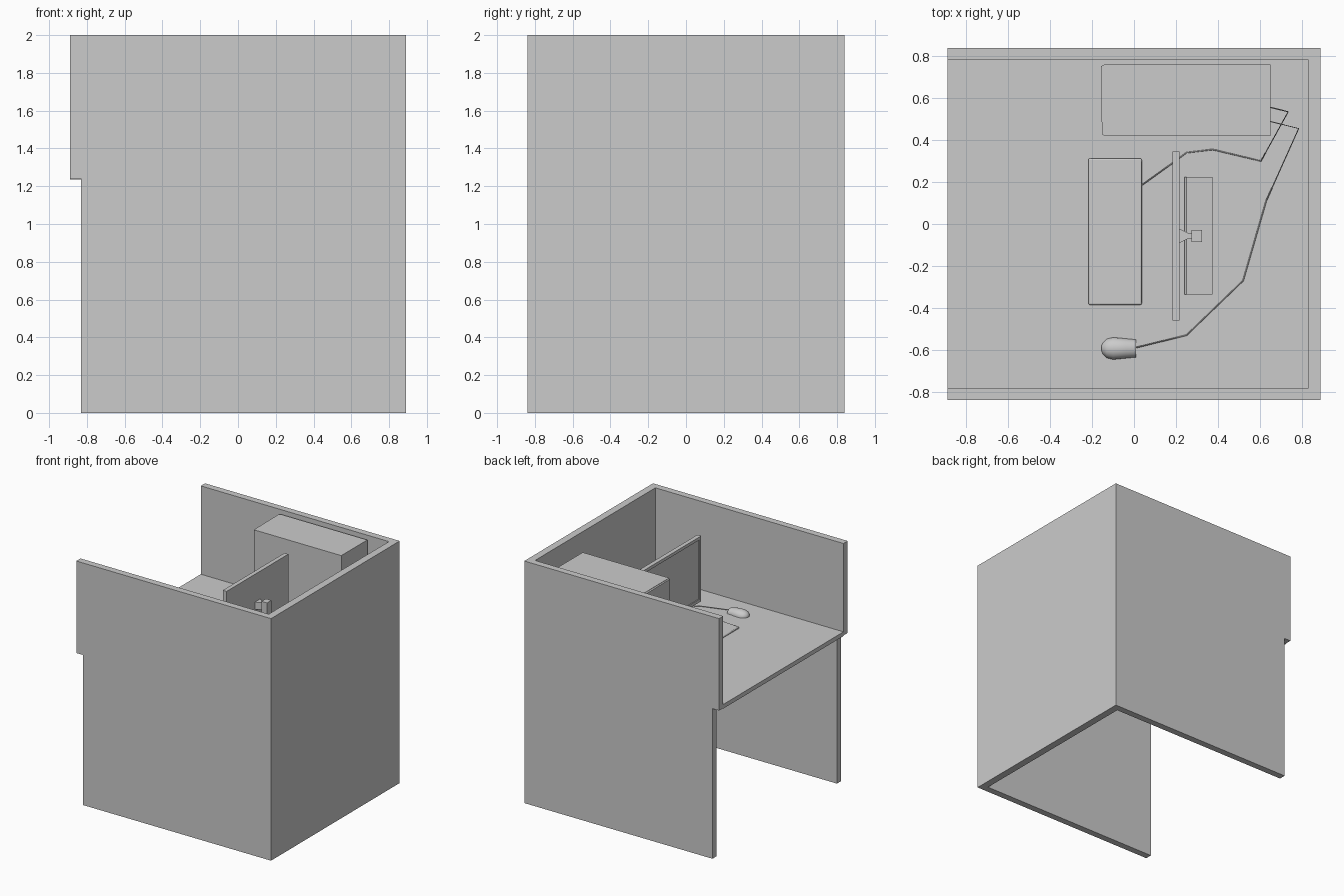
import bpy, bmesh, math

if "Cube" in bpy.data.objects:
    bpy.data.objects.remove(bpy.data.objects["Cube"])

DESK = 1.27  # desk surface height


def mesh_object(name, bm):
    bmesh.ops.recalc_face_normals(bm, faces=bm.faces)
    me = bpy.data.meshes.new(name)
    bm.to_mesh(me)
    bm.free()
    ob = bpy.data.objects.new(name, me)
    bpy.context.collection.objects.link(ob)
    return ob


def bevel(ob, width, segments=2):
    m = ob.modifiers.new("bevel", "BEVEL")
    m.width, m.segments = width, segments


def box(name, x, y, z, round_edge=0):
    bm = bmesh.new()
    bmesh.ops.create_cube(bm, size=1)
    for v in bm.verts:
        v.co = [r[0] + (c + 0.5) * (r[1] - r[0]) for c, r in zip(v.co, (x, y, z))]
    ob = mesh_object(name, bm)
    if round_edge:
        bevel(ob, round_edge)
    return ob


def prism(name, outline, axis, lo, hi):
    """Extrude a 2D outline along 'y' (points are x,z) or 'z' (points are x,y)."""
    def place(a, b, h):
        return (a, h, b) if axis == "y" else (a, b, h)
    bm = bmesh.new()
    f = bm.faces.new([bm.verts.new(place(a, b, lo)) for a, b in outline])
    geom = bmesh.ops.extrude_face_region(bm, geom=[f])["geom"]
    for v in (g for g in geom if isinstance(g, bmesh.types.BMVert)):
        v.co["xyz".index(axis)] = hi
    return mesh_object(name, bm)


def cable(name, points):
    cu = bpy.data.curves.new(name, "CURVE")
    cu.dimensions = "3D"
    cu.bevel_depth, cu.bevel_resolution, cu.use_fill_caps = 0.003, 0, True
    sp = cu.splines.new("POLY")
    sp.points.add(len(points) - 1)
    for p, co in zip(sp.points, points):
        p.co = (*co, 1)
    ob = bpy.data.objects.new(name, cu)
    bpy.context.collection.objects.link(ob)


# Cubicle walls, with the upper part overhanging to the desk edge
side = [(-0.83, 0), (0.89, 0), (0.89, 2), (-0.89, 2), (-0.89, 1.24), (-0.83, 1.24)]
prism("front_wall", side, "y", -0.84, -0.785)
prism("back_wall", side, "y", 0.785, 0.84)
box("end_wall", (0.83, 0.89), (-0.785, 0.785), (0, 2))
box("desk_top", (-0.89, 0.83), (-0.785, 0.785), (1.235, DESK))

# Computer case with a slightly tapered front panel
box("computer_case", (-0.14, 0.65), (0.42, 0.76), (DESK, 1.975))
prism("case_front_panel", [(-0.14, 0.42), (-0.14, 0.76), (-0.157, 0.752), (-0.153, 0.428)],
      "z", DESK, 1.972)

# Monitor: panel, bezel strips, arm, post and foot
box("monitor_panel", (0.19, 0.218), (-0.46, 0.345), (1.36, 1.9))
for n, y, z in (("top", (-0.46, 0.345), (1.875, 1.9)), ("bottom", (-0.46, 0.345), (1.36, 1.385)),
                ("left", (-0.46, -0.435), (1.385, 1.875)), ("right", (0.32, 0.345), (1.385, 1.875))):
    box("monitor_bezel_" + n, (0.183, 0.19), y, z)
prism("monitor_arm", [(0.215, -0.092), (0.255, -0.072), (0.30, -0.072), (0.30, -0.042),
                      (0.255, -0.042), (0.215, -0.022)], "z", 1.61, 1.67)
box("monitor_post", (0.275, 0.325), (-0.085, -0.028), (DESK + 0.01, 1.69))
prism("monitor_foot", [(0.24, DESK), (0.375, DESK), (0.375, DESK + 0.015), (0.25, DESK + 0.025),
                       (0.24, DESK + 0.015)], "y", -0.335, 0.225)

# Keyboard, a thin wedge with rounded edges
kb = prism("keyboard", [(-0.217, DESK), (0.037, DESK), (0.037, DESK + 0.028), (-0.217, DESK + 0.016)],
           "y", -0.385, 0.312)
bevel(kb, 0.006)

# Mouse: lofted half-oval sections along x
bm = bmesh.new()
rings = []
for x, w, h in ((0.01, 0.042, 0.032), (-0.04, 0.047, 0.042), (-0.10, 0.053, 0.046),
                (-0.13, 0.045, 0.038), (-0.148, 0.028, 0.026), (-0.156, 0.01, 0.012)):
    rings.append([bm.verts.new((x, -0.593 + w * math.cos(a), DESK + h * math.sin(a)))
                  for a in [math.pi * i / 12 for i in range(13)]])
for r, s in zip(rings, rings[1:]):
    for i in range(13):
        j = (i + 1) % 13
        bm.faces.new((r[i], r[j], s[j], s[i]))
bm.faces.new(rings[0])
bm.faces.new(rings[-1])
mouse = mesh_object("mouse", bm)

# Cables run over the desk to the back of the case
c = DESK + 0.006
cable("keyboard_cable", [(0.03, 0.18, c + 0.008), (0.19, 0.295, c), (0.25, 0.34, c), (0.375, 0.355, c),
                         (0.605, 0.3, c), (0.735, 0.535, 1.4), (0.645, 0.557, 1.45)])
cable("mouse_cable", [(0.005, -0.59, c + 0.008), (0.25, -0.53, c), (0.52, -0.27, c), (0.63, 0.11, c),
                      (0.785, 0.455, 1.4), (0.645, 0.49, 1.45)])

for ob in (kb, mouse):
    bpy.ops.object.select_all(action="DESELECT")
    bpy.context.view_layer.objects.active = ob
    ob.select_set(True)
    bpy.ops.object.shade_smooth_by_angle()
